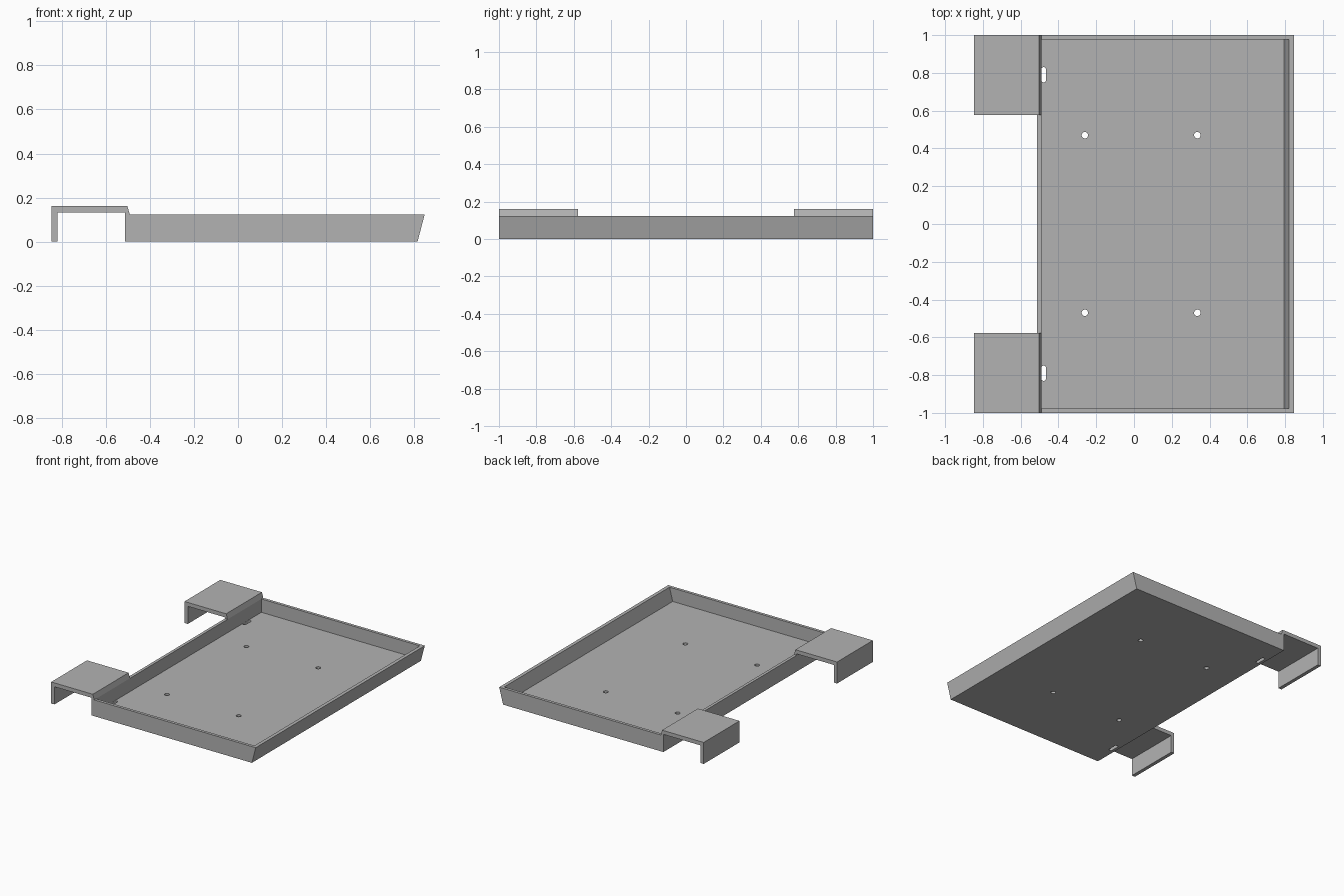
import bpy
import bmesh
import math
from mathutils import Vector

old = bpy.data.objects.get("Cube")
if old:
    bpy.data.objects.remove(old, do_unlink=True)

# Single grey finish
grey = bpy.data.materials.new("plain grey")
grey.use_nodes = True
grey.diffuse_color = (0.45, 0.45, 0.45, 1)
grey.node_tree.nodes["Principled BSDF"].inputs["Base Color"].default_value = grey.diffuse_color


def prism(name, points, direction):
    """Extrude a closed outline of 3D points along a direction."""
    bm = bmesh.new()
    face = bm.faces.new([bm.verts.new(p) for p in points])
    grown = bmesh.ops.extrude_face_region(bm, geom=[face], use_keep_orig=True)
    moved = [v for v in grown["geom"] if isinstance(v, bmesh.types.BMVert)]
    bmesh.ops.translate(bm, verts=moved, vec=Vector(direction))
    bmesh.ops.recalc_face_normals(bm, faces=bm.faces)
    mesh = bpy.data.meshes.new(name)
    bm.to_mesh(mesh)
    bm.free()
    mesh.materials.append(grey)
    obj = bpy.data.objects.new(name, mesh)
    bpy.context.collection.objects.link(obj)
    return obj


def side_prism(name, profile, y0, y1):
    return prism(name, [(x, y0, z) for x, z in profile], (0, y1 - y0, 0))


def slot_cutter(x, y, radius, half_length=0):
    """Upright cutter: round, or a slot lengthened along y."""
    points = []
    for i in range(24):
        a = 2 * math.pi * (i + 0.5) / 24
        shift = math.copysign(half_length, math.sin(a))
        points.append((x + radius * math.cos(a), y + radius * math.sin(a) + shift, -0.05))
    return prism("hole_cutter", points, (0, 0, 0.11))


def cut(target, cutter):
    cutter.hide_render = True
    mod = target.modifiers.new("cut", "BOOLEAN")
    mod.operation = "DIFFERENCE"
    mod.solver = "EXACT"
    mod.object = cutter
    bpy.context.view_layer.objects.active = target
    bpy.ops.object.modifier_apply(modifier=mod.name)
    bpy.data.objects.remove(cutter, do_unlink=True)


# Tray with one sloping long wall
LEFT, WALL, FLOOR, TOP = -0.513, 0.022, 0.022, 0.122
BASE_X, RIM_X = 0.815, 0.847
tray = side_prism("tray", [(LEFT, 0), (BASE_X, 0), (RIM_X, TOP), (LEFT, TOP)], -1, 1)

# Hollow inside, parallel to the walls
slope = (RIM_X - BASE_X) / TOP


def inner_x(z):
    return BASE_X + slope * z - 0.026


high = TOP + 0.1
inside = [(LEFT + WALL, FLOOR), (inner_x(FLOOR), FLOOR), (inner_x(high), high), (LEFT + WALL, high)]
cut(tray, side_prism("hollow_cutter", inside, WALL - 1, 1 - WALL))

# Screw holes and strap slots in the floor
for side in (-1, 1):
    for x in (-0.26, 0.335):
        cut(tray, slot_cutter(x, 0.47 * side, 0.017))
    cut(tray, slot_cutter(-0.478, 0.79 * side, 0.0125, 0.028))

# Hooks over the wall at both ends
hook = [(-0.847, 0), (-0.82, 0), (-0.82, 0.132), (LEFT, 0.132), (LEFT, TOP),
        (LEFT + WALL, TOP), (-0.502, 0.161), (-0.847, 0.161)]
for name, side in (("front_hook", -1), ("back_hook", 1)):
    side_prism(name, hook, 0.577 * side, side)
